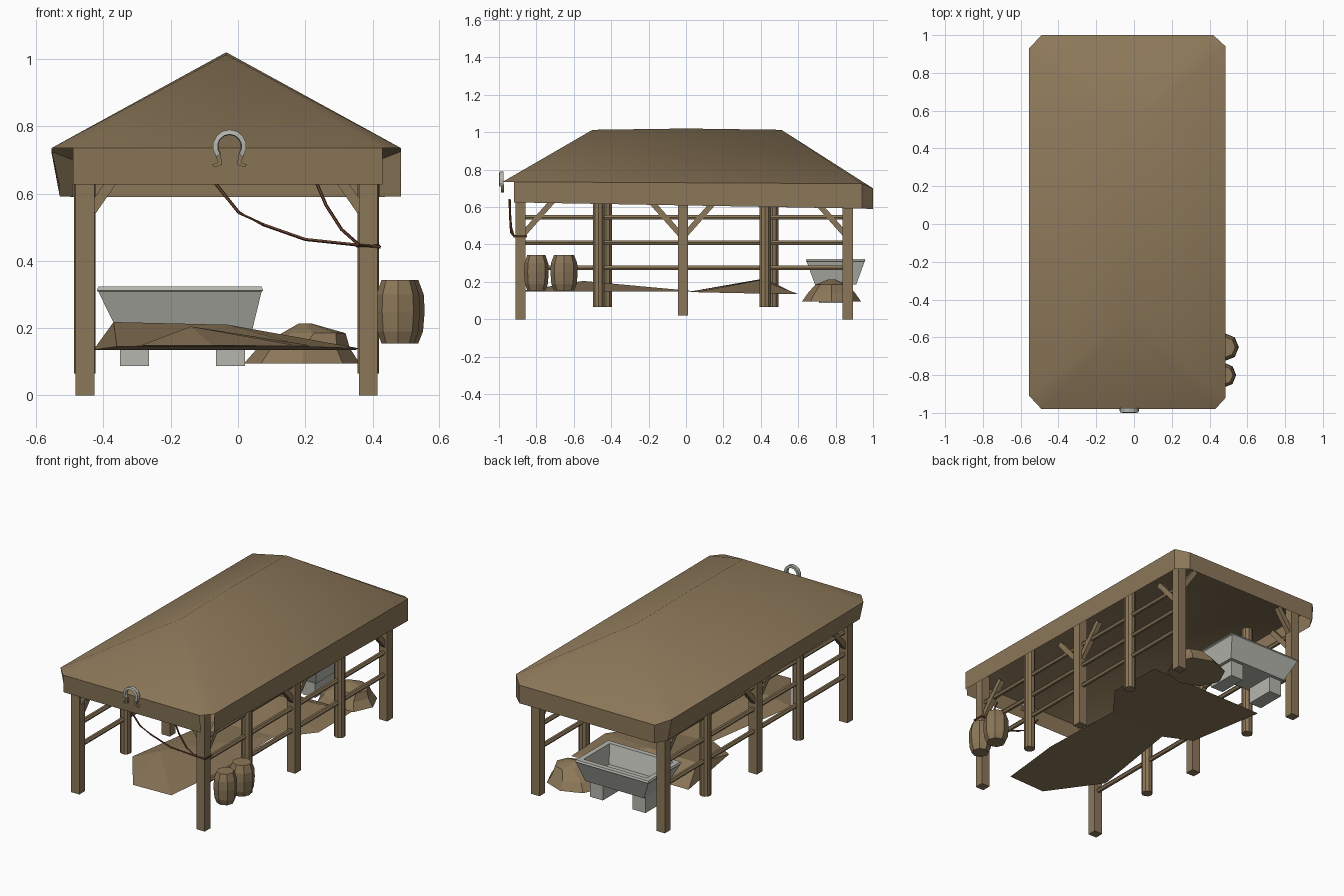
import bpy, bmesh, math
from mathutils import Vector

if "Cube" in bpy.data.objects:
    bpy.data.objects.remove(bpy.data.objects["Cube"])


def material(name, rgb):
    m = bpy.data.materials.new(name)
    m.diffuse_color = (*rgb, 1)
    m.use_nodes = True
    m.node_tree.nodes["Principled BSDF"].inputs["Base Color"].default_value = m.diffuse_color
    return m


WOOD = material("brown wood", (0.262, 0.186, 0.100))
STONE = material("pale grey", (0.46, 0.47, 0.42))
ROPE = material("red brown rope", (0.15, 0.06, 0.032))


def mesh(name, verts, faces, mat, smooth=False, fix=True):
    me = bpy.data.meshes.new(name)
    me.from_pydata([tuple(v) for v in verts], [], faces)
    if fix:
        bm = bmesh.new()
        bm.from_mesh(me)
        bmesh.ops.recalc_face_normals(bm, faces=bm.faces[:])
        bm.to_mesh(me)
        bm.free()
    for p in me.polygons:
        p.use_smooth = smooth
    me.materials.append(mat)
    ob = bpy.data.objects.new(name, me)
    bpy.context.collection.objects.link(ob)
    return ob


def loft(name, rings, mat, smooth=False, caps=True):
    """Skin a list of equal-length closed rings."""
    n = len(rings[0])
    verts = [v for r in rings for v in r]
    faces = [(k * n + i, k * n + (i + 1) % n, (k + 1) * n + (i + 1) % n, (k + 1) * n + i)
             for k in range(len(rings) - 1) for i in range(n)]
    if caps:
        faces += [tuple(range(n)), tuple(range(len(verts) - n, len(verts)))]
    return mesh(name, verts, faces, mat, smooth)


def rect(x0, x1, y0, y1, z):
    return [(x0, y0, z), (x1, y0, z), (x1, y1, z), (x0, y1, z)]


def box(name, x0, x1, y0, y1, z0, z1, mat):
    return loft(name, [rect(x0, x1, y0, y1, z0), rect(x0, x1, y0, y1, z1)], mat)


def strut(name, path, r, n, mat, smooth=False):
    """Round or square bar following a path."""
    path = [Vector(p) for p in path]
    rings = []
    for i, p in enumerate(path):
        d = (path[min(i + 1, len(path) - 1)] - path[max(i - 1, 0)]).normalized()
        ref = Vector((1, 0, 0)) if abs(d.x) < 0.8 else Vector((0, 1, 0))
        u = d.cross(ref).normalized()
        w = d.cross(u)
        a0 = math.pi / n
        rings.append([p + r * (math.cos(a0 + math.tau * k / n) * u + math.sin(a0 + math.tau * k / n) * w)
                      for k in range(n)])
    return loft(name, rings, mat, smooth)


# Hipped roof: chamfered eave outline, ridge, and hanging skirt
eave = [(-0.49, -0.98, 0.735), (0.43, -0.98, 0.735), (0.485, -0.92, 0.735), (0.485, 0.94, 0.725),
        (0.42, 1.0, 0.70), (-0.49, 1.0, 0.70), (-0.555, 0.93, 0.725), (-0.555, -0.91, 0.735)]
hem = [(-0.49, -0.972, 0.627), (0.43, -0.972, 0.627), (0.483, -0.92, 0.625), (0.485, 0.94, 0.592),
       (0.42, 1.0, 0.59), (-0.49, 1.0, 0.59), (-0.53, 0.93, 0.592), (-0.53, -0.91, 0.625)]
ridge = [(-0.035, -0.5, 1.013), (-0.035, 0.0, 1.02), (-0.035, 0.51, 1.013)]
mesh("roof", eave + ridge,
     [(0, 1, 8), (1, 2, 8), (2, 9, 8), (2, 3, 9), (3, 10, 9), (3, 4, 10), (4, 5, 10), (5, 6, 10),
      (6, 9, 10), (6, 7, 9), (7, 8, 9), (7, 0, 8)], WOOD, True)
skirt_sides = [0, 2, 3, 4, 5, 6]          # the two front corners stay open
mesh("roof_skirt", eave + hem,
     [(i + 8, (i + 1) % 8 + 8, (i + 1) % 8, i) for i in skirt_sides], WOOD, False, False)

# Posts, poles, rails and braces on both long sides
for side, x, inward in (("left", -0.455, 1), ("right", 0.387, -1)):
    for tag, y, z0 in (("front", -0.885, 0), ("middle", -0.017, 0.02), ("back", 0.865, 0)):
        box(f"{side}_{tag}_post", x - 0.028, x + 0.028, y - 0.027, y + 0.027, z0, 0.72, WOOD)
        for s in (-1, 1):
            if (tag, s) in (("front", -1), ("back", 1)):
                continue
            strut(f"{side}_{tag}_brace", [(x, y + s * 0.015, 0.455), (x, y + s * 0.17, 0.63)], 0.021, 4, WOOD)
        if tag != "middle":
            strut(f"{side}_{tag}_cross_brace", [(x + inward * 0.02, y, 0.55), (x + inward * 0.11, y, 0.68)],
                  0.021, 4, WOOD)
    shift = 0.02 * inward
    for y in (-0.447, 0.443):
        strut(f"{side}_round_pole", [(x, y + shift, 0.065), (x, y + shift, 0.75)], 0.032, 10, WOOD, False)
    for z in (0.275, 0.41, 0.545):
        strut(f"{side}_rail", [(x, -0.87, z), (x, 0.85, z)], 0.014, 6, WOOD)


# Straw: low heaps rising from a flat outline to a ridge point
def heap(name, outline, base, apex):
    n = len(outline)
    mesh(name, [(*p, base) for p in outline] + [apex],
         [(i, (i + 1) % n, n) for i in range(n)] + [tuple(range(n))], WOOD, False)


heap("front_straw", [(0.175, -0.89), (-0.075, -0.9), (-0.29, -0.6), (-0.19, 0.05), (0.2, 0.07), (0.22, -0.48)],
     0.148, (-0.14, -0.55, 0.205))
mesh("back_straw",
     [(-0.43, 0.59, 0.135), (0.35, 0.6, 0.135), (0.36, 0.26, 0.14), (0.2, 0.05, 0.145), (-0.2, 0.02, 0.148),
      (-0.36, 0.1, 0.145), (-0.37, 0.42, 0.218), (-0.03, 0.40, 0.21)],
     [(0, 1, 7, 6), (1, 2, 7), (2, 3, 7), (3, 4, 7), (4, 5, 6, 7), (5, 0, 6), (0, 1, 2, 3, 4, 5)], WOOD)

# Straw mound beside the trough
mound = []
for z, r, cx in ((0.095, 1.0, 0.19), (0.14, 0.8, 0.195), (0.185, 0.55, 0.225), (0.213, 0.12, 0.20)):
    mound.append([(cx + 0.172 * r * math.cos(math.tau * k / 8), 0.778 + 0.158 * r * math.sin(math.tau * k / 8), z)
                  for k in range(8)])
loft("straw_mound", mound, WOOD)

# Feeding trough: tapered outer shell, rim, hollow inside
loft("trough", [rect(-0.355, 0.04, 0.69, 0.91, 0.185), rect(-0.415, 0.07, 0.645, 0.955, 0.308),
                rect(-0.42, 0.075, 0.64, 0.96, 0.312), rect(-0.415, 0.07, 0.645, 0.955, 0.323),
                rect(-0.385, 0.04, 0.675, 0.925, 0.323), rect(-0.34, 0.02, 0.71, 0.89, 0.215)], STONE)
for x in (-0.308, -0.022):
    box("trough_leg", x - 0.043, x + 0.043, 0.71, 0.89, 0.087, 0.19, STONE)

# Barrels hanging outside the right rails
for y, x, r in ((-0.80, 0.475, 0.066), (-0.652, 0.482, 0.073)):
    rings = [[(x + r * f * math.cos(math.tau * k / 8), y + r * f * math.sin(math.tau * k / 8), z)
              for k in range(8)]
             for z, f in ((0.155, 0.74), (0.19, 0.93), (0.25, 1.0), (0.30, 0.96), (0.343, 0.74))]
    loft("barrel", rings, WOOD)

# Ropes drooping from the front eave to a loop around the right post
strut("long_rope", [(-0.075, -0.945, 0.64), (0.003, -0.942, 0.543), (0.075, -0.94, 0.508),
                    (0.2, -0.935, 0.464), (0.36, -0.922, 0.447)], 0.005, 5, ROPE)
strut("short_rope", [(0.23, -0.942, 0.64), (0.262, -0.94, 0.565), (0.308, -0.935, 0.493),
                     (0.36, -0.922, 0.447)], 0.005, 5, ROPE)
strut("rope_loop", [(0.355, -0.86, 0.445), (0.353, -0.916, 0.446), (0.42, -0.918, 0.443),
                    (0.421, -0.855, 0.442), (0.355, -0.855, 0.445)], 0.006, 5, ROPE)


# Horseshoe on the front skirt, with short brown feet
def shoe_point(r, a, y):
    return (-0.025 + r * math.cos(a), y, 0.74 + r * math.sin(a))


arc = []
for k in range(11):
    a = math.radians(-38 + 256 * k / 10)
    arc.append([shoe_point(r, a, y) for r, y in ((0.034, -0.975), (0.05, -0.975), (0.05, -0.997), (0.036, -1.0))])
loft("horseshoe", arc, STONE)
for s in (-1, 1):
    foot = [(0.028, 0.722), (0.042, 0.712), (0.034, 0.692), (0.052, 0.686), (0.046, 0.678), (0.022, 0.686)]
    loft("horseshoe_foot", [[(-0.025 + s * x, y, z) for x, z in foot] for y in (-0.972, -0.99)], WOOD)
